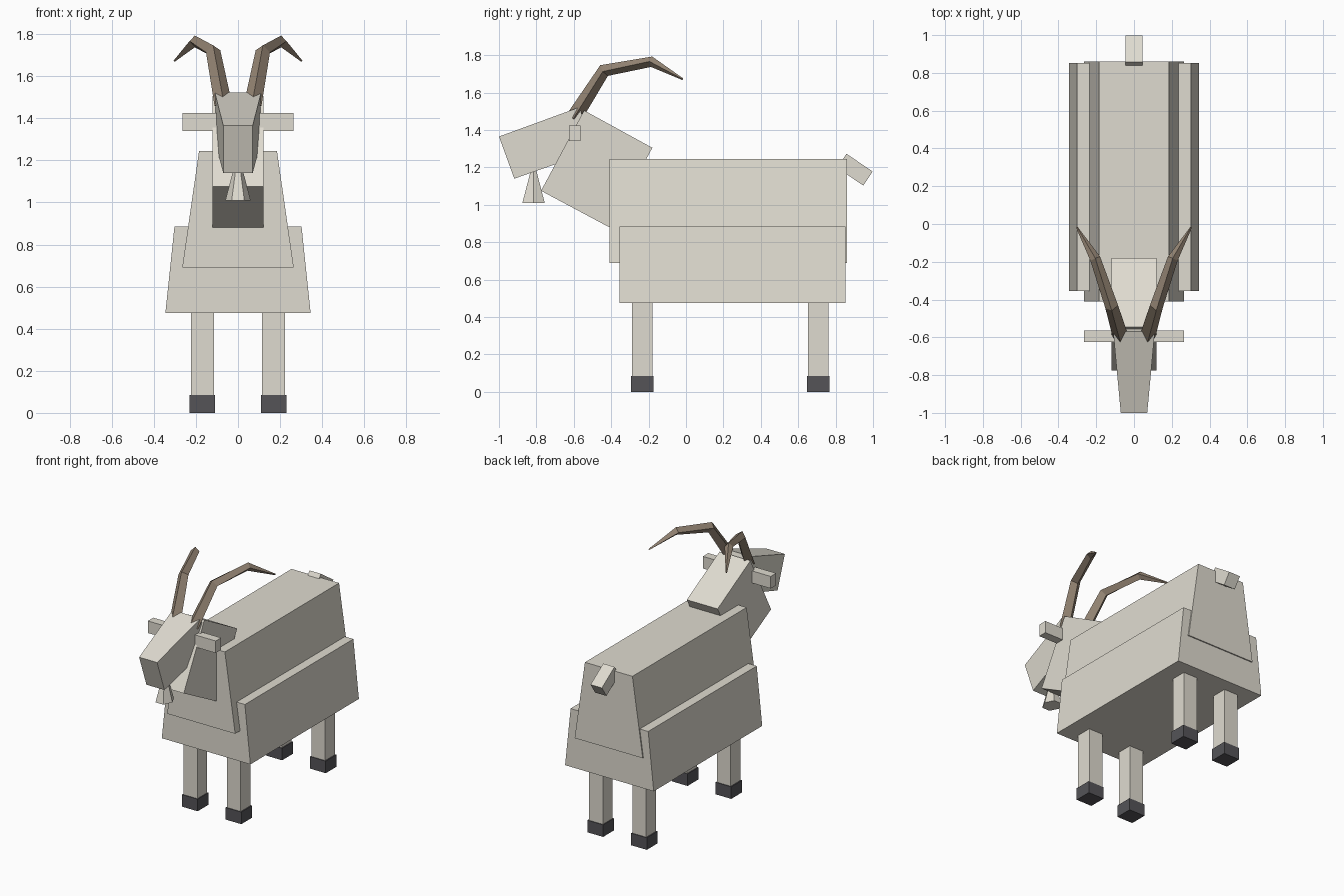
import bpy
import bmesh
from math import cos, sin, pi
from mathutils import Vector

cube = bpy.data.objects.get("Cube")
if cube:
    bpy.data.objects.remove(cube, do_unlink=True)


def material(name, rgb):
    m = bpy.data.materials.new(name)
    m.use_nodes = True
    m.diffuse_color = (*rgb, 1)
    bsdf = next(n for n in m.node_tree.nodes if n.type == 'BSDF_PRINCIPLED')
    bsdf.inputs["Base Color"].default_value = (*rgb, 1)
    return m


WOOL = material("cream wool", (0.74, 0.71, 0.63))
HORN = material("brown horn", (0.30, 0.235, 0.175))
HOOF = material("dark hoof", (0.09, 0.088, 0.097))


def loft(name, rings, mat):
    """Skin a list of equal-length point rings and cap both ends."""
    bm = bmesh.new()
    rows = [[bm.verts.new(p) for p in ring] for ring in rings]
    n = len(rows[0])
    for a, b in zip(rows, rows[1:]):
        for i in range(n):
            j = (i + 1) % n
            bm.faces.new((a[i], a[j], b[j], b[i]))
    bm.faces.new(rows[0])
    bm.faces.new(rows[-1])
    bmesh.ops.recalc_face_normals(bm, faces=bm.faces)
    mesh = bpy.data.meshes.new(name)
    bm.to_mesh(mesh)
    bm.free()
    mesh.materials.append(mat)
    ob = bpy.data.objects.new(name, mesh)
    bpy.context.collection.objects.link(ob)
    return ob


def slab(name, profile, mat=WOOL, x=0):
    """Block from a side profile of (y, z, half width) points."""
    return loft(name, [[(x + s * w, y, z) for y, z, w in profile] for s in (-1, 1)], mat)


def block(name, y0, y1, z0, z1, w0, w1, mat=WOOL, x=0):
    """Upright block with half width w0 at the bottom and w1 at the top."""
    return slab(name, [(y0, z0, w0), (y1, z0, w0), (y1, z1, w1), (y0, z1, w1)], mat, x)


# Body and hanging fleece
block("body", -0.41, 0.86, 0.69, 1.245, 0.265, 0.185)
block("fleece_skirt", -0.355, 0.852, 0.475, 0.885, 0.345, 0.302)

# Neck, head and tail are tilted blocks
slab("neck", [(-0.775, 1.075, 0.12), (-0.545, 1.505, 0.12),
              (-0.18, 1.305, 0.12), (-0.41, 0.88, 0.12)])
slab("head", [(-1.0, 1.365, 0.07), (-0.57, 1.522, 0.11),
              (-0.49, 1.29, 0.11), (-0.918, 1.14, 0.07)])
slab("tail", [(0.858, 1.273, 0.044), (0.998, 1.178, 0.044),
              (0.948, 1.103, 0.044), (0.808, 1.198, 0.044)])

# Beard: six-sided tapering tuft
loft("beard", [[(r * cos(i * pi / 3), -0.815 + 1.15 * r * sin(i * pi / 3), z)
                for i in range(6)] for r, z in ((0.06, 1.01), (0.008, 1.21))], WOOL)

# Paired parts
horn_path = [((0.07, -0.60, 1.465), 0.042), ((0.118, -0.438, 1.718), 0.035),
             ((0.205, -0.184, 1.765), 0.028), ((0.302, -0.018, 1.672), 0.005)]
for side, s in (("left", 1), ("right", -1)):
    block(side + "_ear", -0.625, -0.565, 1.34, 1.425, 0.09, 0.09, x=s * 0.174)

    # Horn: diamond section swept back along the path
    pts = [Vector((s * p[0], p[1], p[2])) for p, r in horn_path]
    rings = []
    for i, (p, (_, r)) in enumerate(zip(pts, horn_path)):
        t = (pts[min(i + 1, 3)] - pts[max(i - 1, 0)]).normalized()
        u = (Vector((1, 0, 0)) - t * t.x).normalized()
        v = t.cross(u)
        rings.append([p + r * d for d in (u, v, -u, -v)])
    loft(side + "_horn", rings, HORN)

    for end, y in (("front", -0.233), ("back", 0.706)):
        block(f"{end}_{side}_leg", y - 0.055, y + 0.055, 0.08, 0.48, 0.054, 0.054, x=s * 0.169)
        block(f"{end}_{side}_hoof", y - 0.06, y + 0.06, 0, 0.085, 0.061, 0.061, HOOF, s * 0.17)
